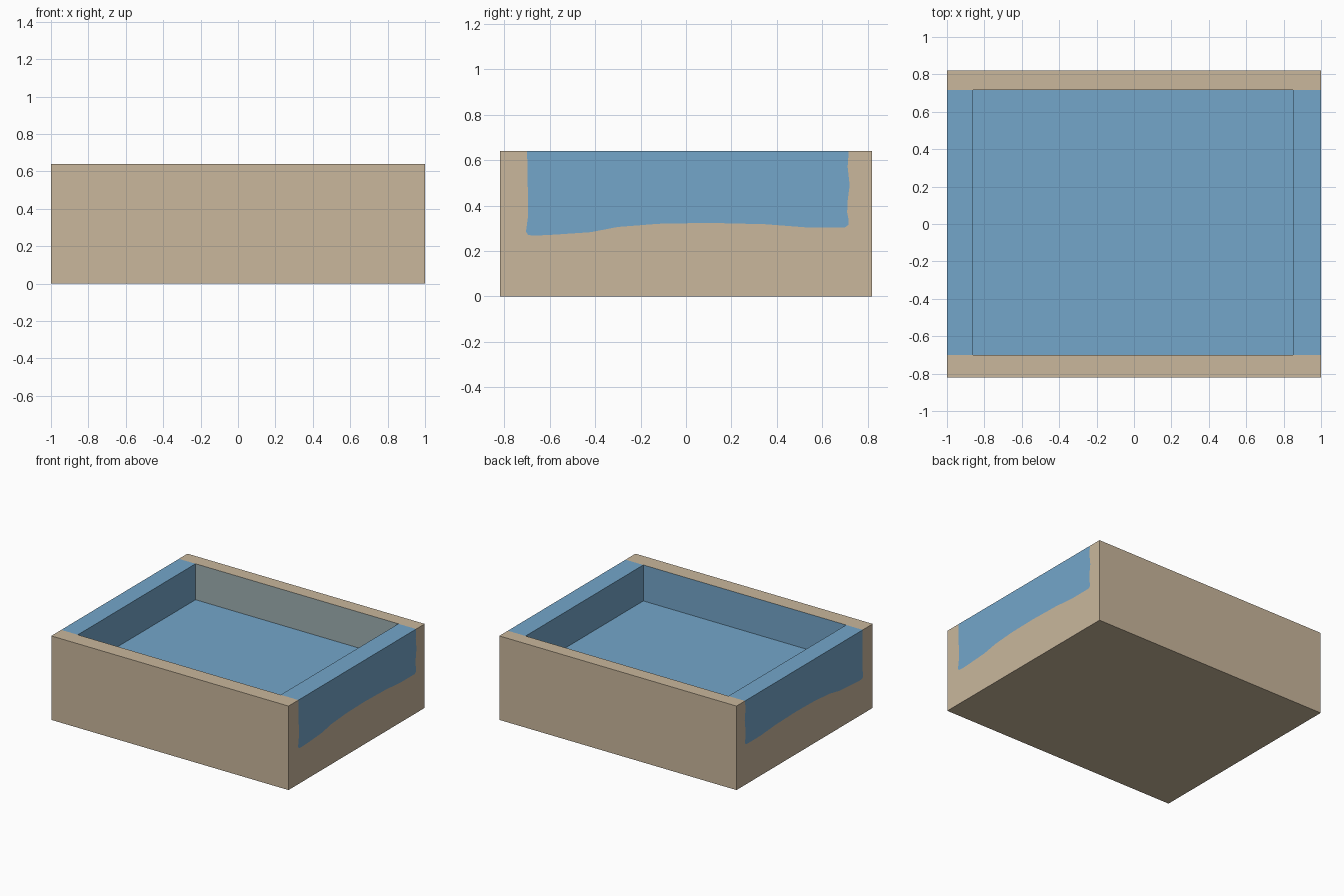
import bpy, bmesh

if "Cube" in bpy.data.objects:
    bpy.data.objects.remove(bpy.data.objects["Cube"])

X, Y, H = 1.0, 0.82, 0.64            # half length, half width, height
XL, XR, FLOOR = -0.86, 0.85, 0.366   # pool limits and floor height
YF, YB = -0.70, 0.717                # front and back edge of the pool


def material(name, rgb):
    m = bpy.data.materials.new(name)
    m.diffuse_color = (*rgb, 1)
    m.use_nodes = True
    m.node_tree.nodes["Principled BSDF"].inputs["Base Color"].default_value = m.diffuse_color
    return m


sand = material("sand", (0.585, 0.474, 0.333))
water = material("water_blue", (0.174, 0.381, 0.591))
wet = material("wet_sand", (0.346, 0.434, 0.445))

# Cross-section of the blue channel (y, z), front top to back top
channel = [(YF, H), (-0.695, 0.36), (-0.705, 0.285), (-0.695, 0.27),
           (-0.66, 0.268), (-0.58, 0.272), (-0.42, 0.283), (-0.30, 0.306),
           (-0.12, 0.32), (0.1, 0.324), (0.35, 0.318), (0.53, 0.304),
           (0.70, 0.304), (0.715, 0.315), (0.717, 0.335), (0.71, 0.37),
           (0.712, 0.42), (0.721, 0.49), (0.712, 0.57), (YB, H)]


def build(name, faces, mats):
    """faces: list of (points, material index)"""
    bm = bmesh.new()
    for pts, mi in faces:
        f = bm.faces.new([bm.verts.new(p) for p in pts])
        f.material_index = mi
    bmesh.ops.remove_doubles(bm, verts=bm.verts[:], dist=1e-5)
    me = bpy.data.meshes.new(name)
    bm.to_mesh(me)
    bm.free()
    for m in mats:
        me.materials.append(m)
    ob = bpy.data.objects.new(name, me)
    bpy.context.collection.objects.link(ob)
    return ob


def ends(profile):
    """The same flat profile on both ends, facing outward"""
    return [([(X, y, z) for y, z in profile], 0),
            ([(-X, y, z) for y, z in reversed(profile)], 0)]


def flat(x0, x1, y0, y1, z):
    return [(x0, y0, z), (x1, y0, z), (x1, y1, z), (x0, y1, z)]


def wall(a, b, z0, z1):
    return [(*a, z0), (*b, z0), (*b, z1), (*a, z1)]


# Block: ends, sides, underside and the two top strips
u_shape = [(-Y, 0), (Y, 0), (Y, H)] + channel[::-1] + [(-Y, H)]
build("sand_block", ends(u_shape) + [
    (wall((-X, -Y), (X, -Y), 0, H), 0),
    (wall((X, Y), (-X, Y), 0, H), 0),
    (flat(-X, X, -Y, Y, 0)[::-1], 0),
    (flat(-X, X, -Y, YF, H), 0),
    (flat(-X, X, YB, Y, H), 0)], [sand])

# Water: painted ends, rims, pool floor and pool walls
build("water_pool", ends(channel) + [
    (flat(-X, XL, YF, YB, H), 0),
    (flat(XR, X, YF, YB, H), 0),
    (flat(XL, XR, YF, YB, FLOOR), 0),
    (wall((XL, YB), (XL, YF), FLOOR, H)[::-1], 0),
    (wall((XR, YF), (XR, YB), FLOOR, H)[::-1], 0),
    (wall((XL, YF), (XR, YF), FLOOR, H)[::-1], 0),
    (wall((XR, YB), (XL, YB), FLOOR, H)[::-1], 1)], [water, wet])
